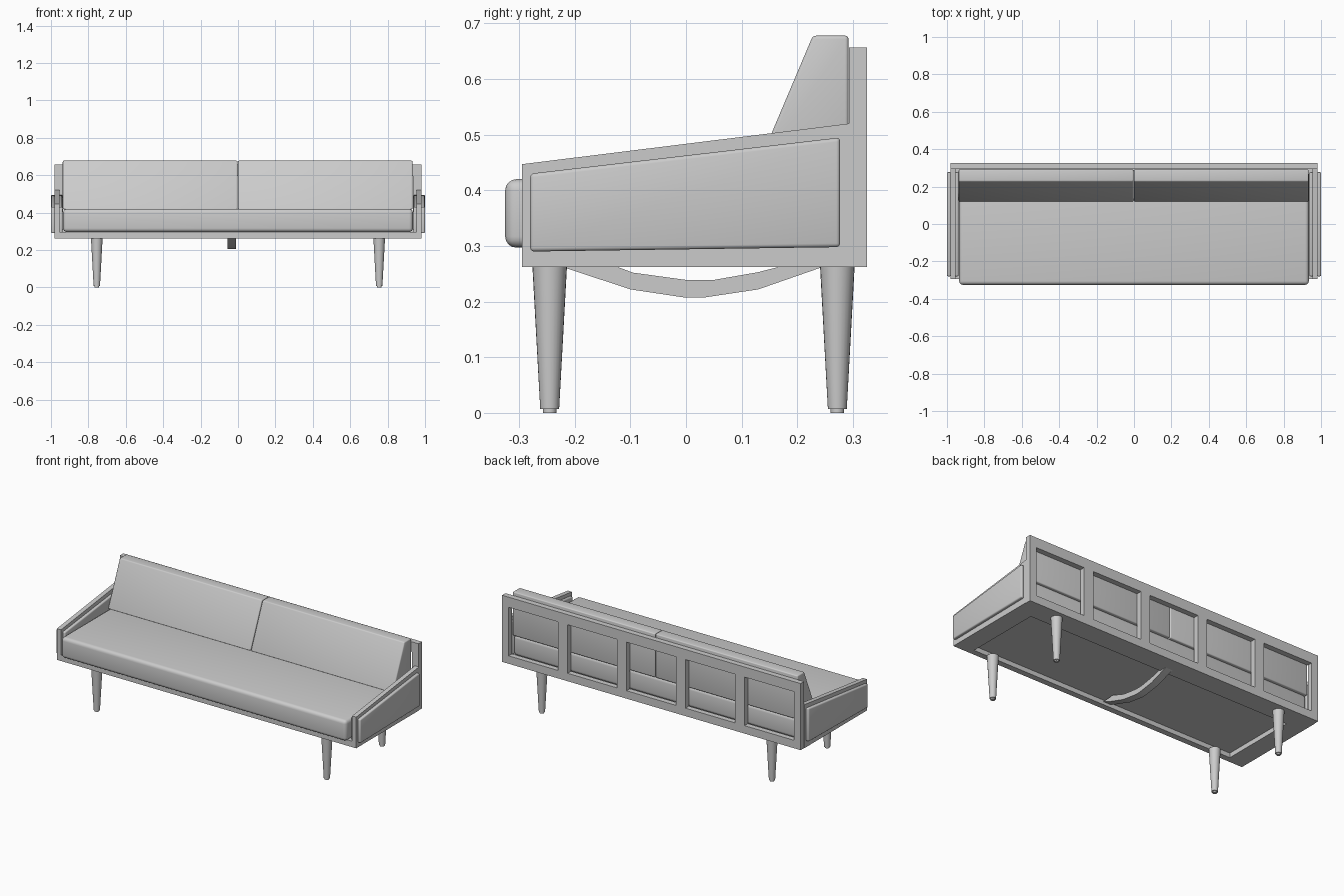
import bpy, bmesh
from mathutils import Vector

if "Cube" in bpy.data.objects:
    bpy.data.objects.remove(bpy.data.objects["Cube"], do_unlink=True)

grey = bpy.data.materials.new("light grey")
grey.use_nodes = True
GREY = (0.6, 0.6, 0.6, 1)
grey.diffuse_color = GREY
grey.node_tree.nodes["Principled BSDF"].inputs["Base Color"].default_value = GREY


def finish(name, bm, bevel=0, segments=3):
    """Turn a bmesh into a shaded object, optionally with rounded edges."""
    bmesh.ops.recalc_face_normals(bm, faces=bm.faces)
    if bevel:
        bmesh.ops.bevel(bm, geom=bm.edges[:], offset=bevel, segments=segments,
                        profile=0.5, affect='EDGES', clamp_overlap=True)
    mesh = bpy.data.meshes.new(name)
    bm.to_mesh(mesh)
    bm.free()
    mesh.materials.append(grey)
    ob = bpy.data.objects.new(name, mesh)
    bpy.context.collection.objects.link(ob)
    bpy.ops.object.select_all(action='DESELECT')
    ob.select_set(True)
    bpy.context.view_layer.objects.active = ob
    bpy.ops.object.shade_smooth_by_angle(angle=0.6)
    return ob


def extrude(bm, faces, vec):
    res = bmesh.ops.extrude_face_region(bm, geom=faces, use_keep_orig=True)
    verts = [g for g in res["geom"] if isinstance(g, bmesh.types.BMVert)]
    bmesh.ops.translate(bm, verts=verts, vec=vec)


def side_profile(name, points, x0, x1, bevel=0, segments=3):
    """Extrude a (y, z) outline from x0 to x1."""
    bm = bmesh.new()
    face = bm.faces.new([bm.verts.new((x0, y, z)) for y, z in points])
    extrude(bm, [face], Vector((x1 - x0, 0, 0)))
    return finish(name, bm, bevel, segments)


def lattice(name, us, vs, place, depth):
    """Flat frame with an opening in every odd cell of the u, v grid."""
    bm = bmesh.new()
    grid = [[bm.verts.new(place(u, v)) for v in vs] for u in us]
    faces = []
    for i in range(len(us) - 1):
        for j in range(len(vs) - 1):
            if not (i % 2 and j % 2):
                faces.append(bm.faces.new((grid[i][j], grid[i + 1][j],
                                           grid[i + 1][j + 1], grid[i][j + 1])))
    extrude(bm, faces, Vector(depth))
    return finish(name, bm)


def rect(y0, y1, z0, z1):
    return [(y0, z0), (y1, z0), (y1, z1), (y0, z1)]


BOTTOM = 0.262

# Back frame with five open windows
window, stile, end = 0.325, 0.062, 0.0435
xs = [-0.98]
for i in range(5):
    start = -0.98 + end + i * (window + stile)
    xs += [start, start + window]
xs.append(0.98)
lattice("back_frame", xs, [BOTTOM, 0.309, 0.597, 0.657],
        lambda u, v: (u, 0.293, v), (0, 0.032, 0))

# Base rails and the deck recessed between them
lattice("base_frame", [-0.956, -0.87, 0.87, 0.956], [-0.295, -0.26, 0.2, 0.293],
        lambda u, v: (u, v, BOTTOM), (0, 0, 0.035))
side_profile("deck", rect(-0.27, 0.21, 0.289, 0.296), -0.88, 0.88)

# Arms with a padded panel on each face
arm = [(-0.295, BOTTOM), (0.293, BOTTOM), (0.293, 0.52), (-0.295, 0.447)]
pad = [(-0.28, 0.29), (0.277, 0.298), (0.277, 0.495), (-0.28, 0.43)]
for side, s in (("left", 1), ("right", -1)):
    side_profile(side + "_arm", arm, s * 0.955, s * 0.982)
    side_profile(side + "_arm_outer_pad", pad, s * 0.978, s * 1.0, 0.007)
    side_profile(side + "_arm_inner_pad", pad, s * 0.938, s * 0.958, 0.007)

# Seat cushion
side_profile("seat_cushion", rect(-0.325, 0.285, 0.297, 0.42), -0.935, 0.935, 0.02, 4)

# Two wedge back cushions
wedge = [(0.118, 0.418), (0.292, 0.418), (0.292, 0.678), (0.228, 0.678)]
side_profile("right_back_cushion", wedge, -0.937, -0.003, 0.006)
side_profile("left_back_cushion", wedge, 0.0, 0.933, 0.006)

# Bowed brace beneath the seat
lower = [(-0.26, 0.28), (-0.215, 0.26), (-0.1, 0.222), (0.0, 0.207),
         (0.03, 0.207), (0.13, 0.222), (0.245, 0.262)]
upper = [(0.235, 0.28), (0.13, 0.253), (0.05, 0.239), (0.0, 0.239),
         (-0.095, 0.252), (-0.185, 0.285)]
side_profile("bowed_brace", lower + upper, -0.055, -0.01)

# Tapered legs with small feet
for end_name, y in (("front", -0.245), ("back", 0.272)):
    for side, x in (("left", 0.755), ("right", -0.755)):
        bm = bmesh.new()
        for r0, r1, z0, z1 in ((0.017, 0.031, 0.007, BOTTOM), (0.012, 0.012, 0, 0.009)):
            new = bmesh.ops.create_cone(bm, cap_ends=True, segments=24,
                                        radius1=r0, radius2=r1, depth=z1 - z0)
            bmesh.ops.translate(bm, verts=new["verts"], vec=(x, y, (z0 + z1) / 2))
        finish(f"{end_name}_{side}_leg", bm)
